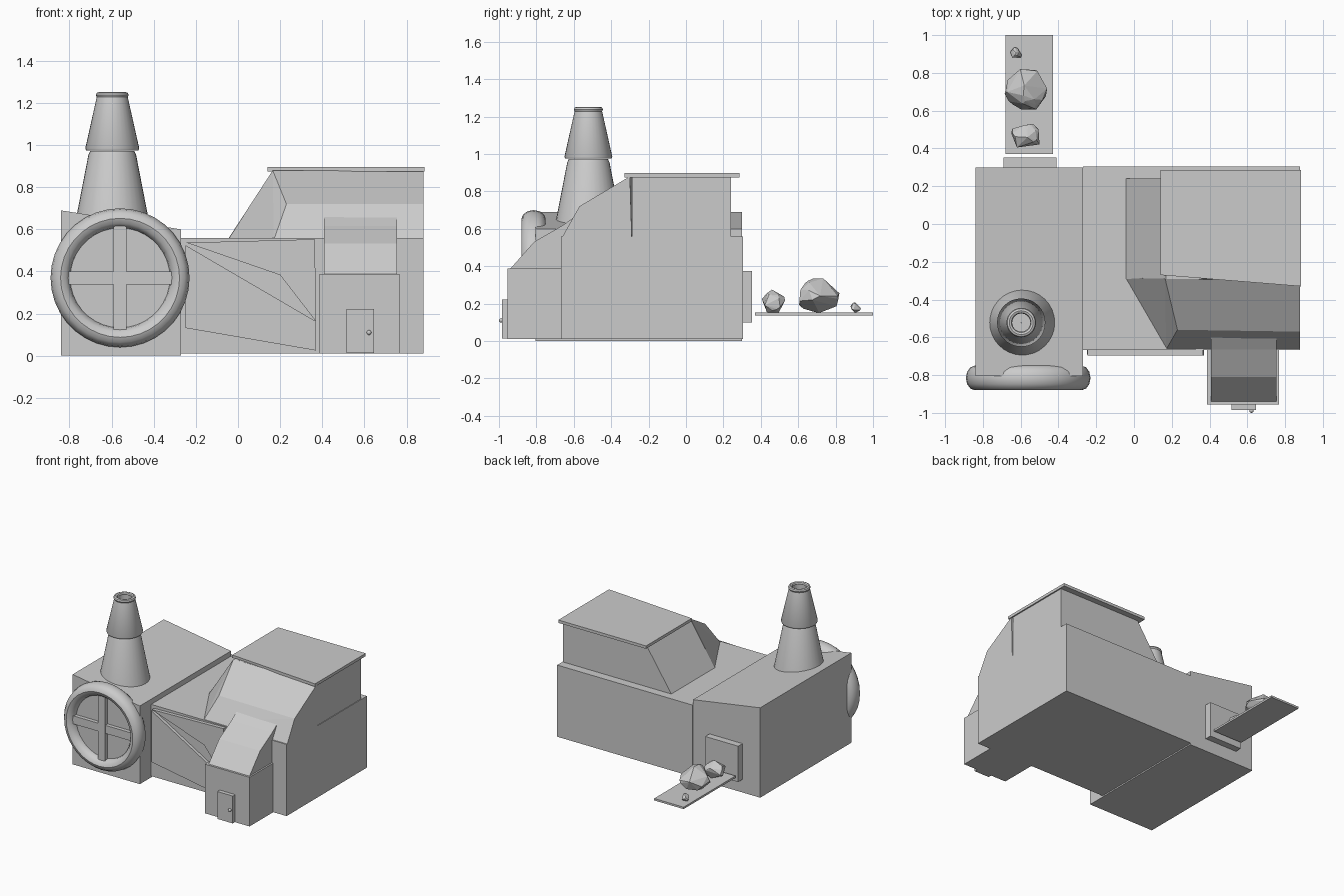
import bpy, bmesh, math, random
from mathutils import Vector

if "Cube" in bpy.data.objects:
    bpy.data.objects.remove(bpy.data.objects["Cube"])


def finish(name, bm, smooth=False):
    bmesh.ops.recalc_face_normals(bm, faces=bm.faces)
    me = bpy.data.meshes.new(name)
    bm.to_mesh(me)
    bm.free()
    ob = bpy.data.objects.new(name, me)
    bpy.context.collection.objects.link(ob)
    if smooth:
        bpy.ops.object.select_all(action='DESELECT')
        ob.select_set(True)
        bpy.context.view_layer.objects.active = ob
        bpy.ops.object.shade_smooth_by_angle(angle=math.radians(35))
    return ob


def prism(name, profile, axis, lo, hi):
    """Extrude a 2D profile along x (profile = y,z) or y (profile = x,z)."""
    bm = bmesh.new()
    def at(p, t):
        return (t, p[0], p[1]) if axis == 'x' else (p[0], t, p[1])
    a = [bm.verts.new(at(p, lo)) for p in profile]
    b = [bm.verts.new(at(p, hi)) for p in profile]
    n = len(profile)
    bm.faces.new(a)
    bm.faces.new(b)
    for i in range(n):
        j = (i + 1) % n
        bm.faces.new((a[i], a[j], b[j], b[i]))
    return finish(name, bm)


def box(name, x0, x1, y0, y1, z0, z1):
    return prism(name, [(x0, z0), (x1, z0), (x1, z1), (x0, z1)], 'y', y0, y1)


def hull(name, points):
    bm = bmesh.new()
    for p in points:
        bm.verts.new(p)
    res = bmesh.ops.convex_hull(bm, input=bm.verts)
    loose = [v for v in bm.verts if not v.link_faces]
    bmesh.ops.delete(bm, geom=loose, context='VERTS')
    bmesh.ops.dissolve_limit(bm, angle_limit=0.02, verts=bm.verts, edges=bm.edges)
    return finish(name, bm)


def lathe(name, profile, center, axis='z', steps=32):
    """Revolve a closed (radius, height) profile around z or y."""
    bm = bmesh.new()
    rings = []
    for k in range(steps):
        a = 2 * math.pi * k / steps
        ring = []
        for r, h in profile:
            c, s = r * math.cos(a), r * math.sin(a)
            p = (c, s, h) if axis == 'z' else (c, h, s)
            ring.append(bm.verts.new(Vector(p) + Vector(center)))
        rings.append(ring)
    n = len(profile)
    for k in range(steps):
        a, b = rings[k], rings[(k + 1) % steps]
        for i in range(n):
            j = (i + 1) % n
            bm.faces.new((a[i], a[j], b[j], b[i]))
    return finish(name, bm, True)


def ellipse(r, h, a, b, n):
    return [(r + a * math.cos(2 * math.pi * i / n), h + b * math.sin(2 * math.pi * i / n))
            for i in range(n)]


def rock(name, seed, lo, hi, count=26):
    rng = random.Random(seed)
    pts = [Vector([rng.gauss(0, 1) for _ in range(3)]).normalized() for _ in range(count)]
    for p in pts:
        if p.z > 0:
            p.xy *= 1 - 0.3 * p.z
    out = []
    mn = [min(p[i] for p in pts) for i in range(3)]
    mx = [max(p[i] for p in pts) for i in range(3)]
    for p in pts:
        out.append([lo[i] + (p[i] - mn[i]) / (mx[i] - mn[i]) * (hi[i] - lo[i]) for i in range(3)])
    return hull(name, out)


# Main building blocks: lean-to-roofed hall and long low hall
prism("furnace_hall", [(-.84, 0), (-.27, 0), (-.27, .60), (-.84, .69)], 'y', -.805, .30)
box("low_hall", -.27, .88, -.668, .305, .01, .56)

# Upper storey with a sloping left wall
prism("upper_storey", [(-.05, .55), (.875, .55), (.875, .88), (.17, .88)], 'y', -.29, .24)
hull("faceted_front_roof", [
    (-.05, -.285, .55), (.17, -.665, .55), (.23, -.56, .72), (.165, -.29, .88),
    (.88, -.665, .55), (.88, -.57, .72), (.88, -.30, .88), (.88, -.29, .55)])
bm = bmesh.new()
corners = [(.14, -.27), (.885, -.33), (.885, .285), (.14, .285)]
low = bm.faces.new([bm.verts.new((x, y, .875)) for x, y in corners])
ext = bmesh.ops.extrude_face_region(bm, geom=[low], use_keep_orig=True)
for v in ext["geom"]:
    if isinstance(v, bmesh.types.BMVert):
        v.co.z = .897
finish("roof_slab", bm)

# Porch with sloped roof, door and knob
box("porch", .387, .767, -.955, -.60, .01, .387)
prism("porch_roof", [(-.945, .38), (-.81, .532), (-.665, .615), (-.585, .67), (-.585, .38)],
      'x', .408, .755)
box("door", .515, .645, -.985, -.95, .012, .222)
bm = bmesh.new()
bmesh.ops.create_uvsphere(bm, u_segments=10, v_segments=6, radius=.012)
bmesh.ops.translate(bm, verts=bm.verts, vec=(.622, -.988, .11))
finish("door_knob", bm, True)

# Split front cladding panels
prism("upper_cladding", [(-.245, .537), (.365, .553), (.37, .163), (.20, .383)], 'y', -.695, -.66)
prism("lower_cladding", [(-.25, .525), (.37, .163), (.37, .025), (-.25, .132)], 'y', -.692, -.66)

# Large round window: rim, recessed pane, cross bars
wx, wz = -.56, .37
lathe("window_rim", ellipse(.2825, -.815, .0475, .065, 12), (wx, 0, wz), 'y', 36)
pane = [(wx + .26 * math.cos(math.tau * i / 36), wz + .26 * math.sin(math.tau * i / 36))
        for i in range(36)]
prism("window_pane", pane, 'y', -.825, -.78)
box("window_upright", wx - .031, wx + .031, -.855, -.81, wz - .25, wz + .25)
box("window_crossbar", wx - .25, wx + .25, -.854, -.81, wz - .031, wz + .031)

# Two-stage tapered chimney with rolled rim
cc = (-.597, -.522, 0)
lathe("chimney_lower", [(.186, .58), (.113, .955), (.105, .972), (.04, .972), (.04, .58)], cc)
lathe("chimney_upper", [(.124, .975), (.128, .985), (.072, 1.235), (.05, 1.235), (.05, 1.0),
                        (.09, .975)], cc)
lathe("chimney_rim", ellipse(.063, 1.238, .015, .014, 8), cc)
lathe("chimney_floor", [(.055, 1.10), (.055, 1.11), (.001, 1.11), (.001, 1.10)], cc)

# Rear hatch, conveyor and ore
box("rear_hatch", -.69, -.41, .29, .352, .10, .375)
box("conveyor", -.68, -.43, .37, 1.0, .137, .152)
rock("large_rock", 3, (-.685, .605, .15), (-.46, .82, .335))
rock("middle_rock", 8, (-.65, .405, .15), (-.50, .53, .275), 20)
rock("small_rock", 5, (-.655, .88, .15), (-.595, .935, .205), 16)
